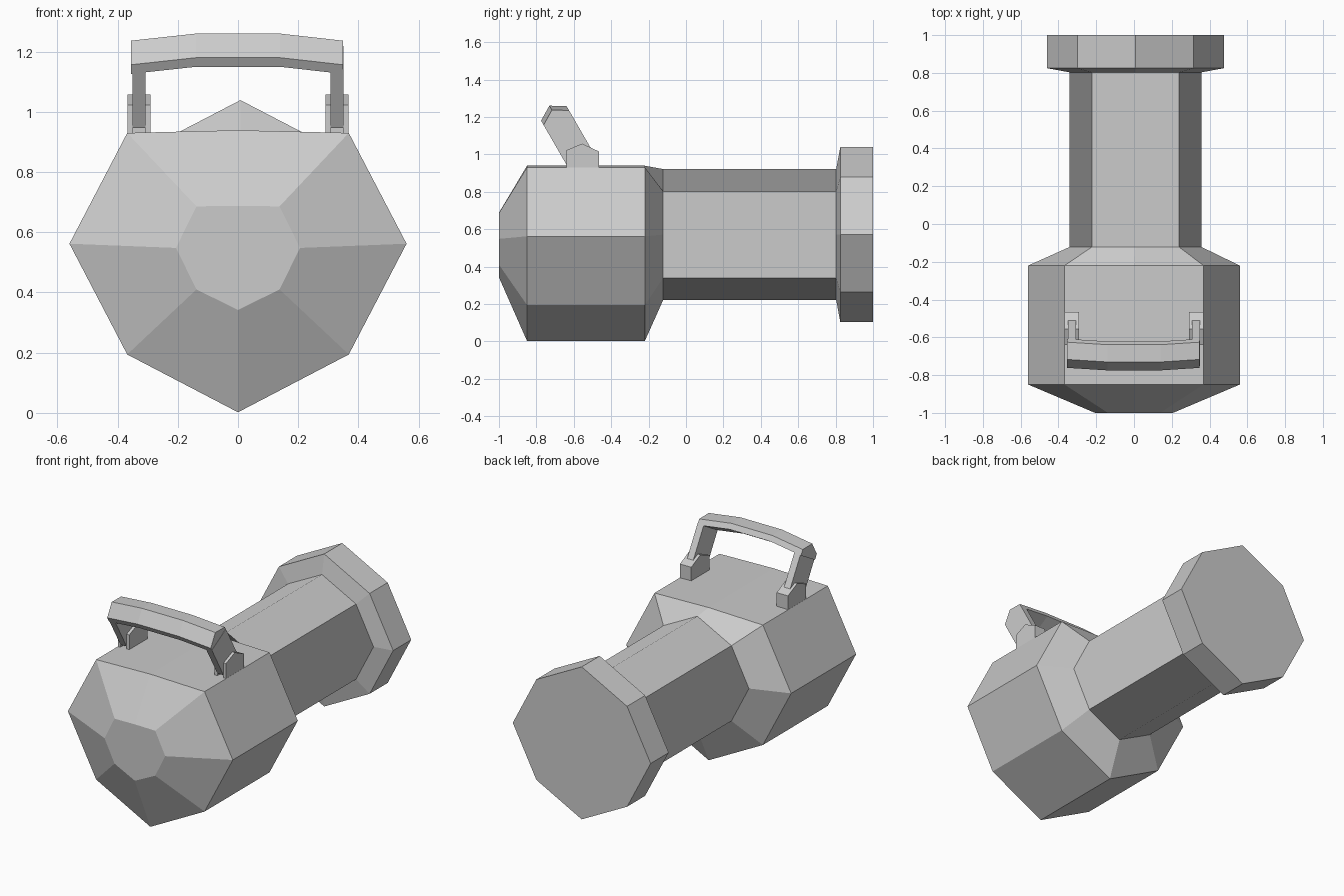
import bpy
import bmesh
from mathutils import Vector

cube = bpy.data.objects.get("Cube")
if cube:
    bpy.data.objects.remove(cube, do_unlink=True)

grey = bpy.data.materials.new("plain_grey")
grey.use_nodes = True
GREY = (0.6, 0.6, 0.6, 1)
grey.diffuse_color = GREY
grey.node_tree.nodes["Principled BSDF"].inputs["Base Color"].default_value = GREY


def finish(name, bm):
    bmesh.ops.recalc_face_normals(bm, faces=bm.faces)
    mesh = bpy.data.meshes.new(name)
    bm.to_mesh(mesh)
    bm.free()
    mesh.materials.append(grey)
    obj = bpy.data.objects.new(name, mesh)
    bpy.context.collection.objects.link(obj)
    return obj


def loft(name, rings, wide=()):
    """Skin a list of point rings; spans listed in wide get four broad panels."""
    bm = bmesh.new()
    loops = [[bm.verts.new(p) for p in ring] for ring in rings]
    n = len(loops[0])
    for s, (a, b) in enumerate(zip(loops, loops[1:])):
        if s in wide:
            for k in range(0, n, 2):
                i, j = k - 1, (k + 1) % n
                bm.faces.new((a[i], a[k], a[j], b[j], b[k], b[i]))
        else:
            for k in range(n):
                j = (k + 1) % n
                bm.faces.new((a[k], a[j], b[j], b[k]))
    bm.faces.new(loops[0])
    bm.faces.new(loops[-1])
    return finish(name, bm)


def octagon(y, cx, cz, r, d, top):
    """Eight-sided ring: r on the axes, d on the diagonals, top at the crown."""
    pts = [(0, top), (d, d), (r, 0), (d, -d), (0, -r), (-d, -d), (-r, 0), (-d, d)]
    return [(cx + x, y, cz + z) for x, z in pts]


# Head, barrel and rear rim as one skin
loft("body", [
    octagon(-1.0, 0, 0.548, 0.206, 0.138, 0.14),
    octagon(-0.85, 0, 0.562, 0.56, 0.368, 0.377),
    octagon(-0.22, 0, 0.562, 0.56, 0.368, 0.377),
    octagon(-0.122, 0.008, 0.571, 0.35, 0.231, 0.35),
    octagon(0.803, 0.008, 0.571, 0.35, 0.231, 0.35),
    octagon(0.825, 0.008, 0.571, 0.468, 0.308, 0.468),
    octagon(1.0, 0.008, 0.571, 0.468, 0.308, 0.468),
], wide=(3,))

# Leaning frame of the handle: u runs up the arm, v across its thickness
ORIGIN = Vector((0, -0.775, 1.18))
U = Vector((0, -0.5, 0.866))
V = Vector((0, 0.866, 0.5))
THICK = 0.157


def lean(x, u, v):
    return ORIGIN + Vector((x, 0, 0)) + U * u + V * v


# Arched grip with a ridged top
grip = []
for x, u in ((-0.355, -0.027), (-0.14, 0), (0.14, 0), (0.348, -0.027)):
    section = [(-0.035, 0), (0, 0), (0.047, THICK / 2), (0, THICK), (-0.035, THICK)]
    grip.append([lean(x, u + du, v) for du, v in section])
loft("handle_grip", grip)

# Arms and forked hinge brackets on both sides
CHEEK = [(-0.64, 0.925), (-0.64, 1.022), (-0.555, 1.057), (-0.465, 1.015), (-0.465, 0.925)]
BACK = [(-0.51, 0.925), (-0.51, 1.036), (-0.465, 1.015), (-0.465, 0.925)]


def plate(name, profile, x0, x1):
    loft(name, [[(x, y, z) for y, z in profile] for x in (x0, x1)])


for side, s in (("left", 1), ("right", -1)):
    corners = [(-0.27, 0), (-0.045, 0), (-0.045, THICK), (-0.27, THICK)]
    loft(side + "_handle_arm",
         [[lean(s * x, u, v) for u, v in corners] for x in (0.308, 0.35)])
    plate(side + "_bracket_inner_cheek", CHEEK, s * 0.29, s * 0.308)
    plate(side + "_bracket_outer_cheek", CHEEK, s * 0.35, s * 0.367)
    plate(side + "_bracket_back", BACK, s * 0.308, s * 0.35)
